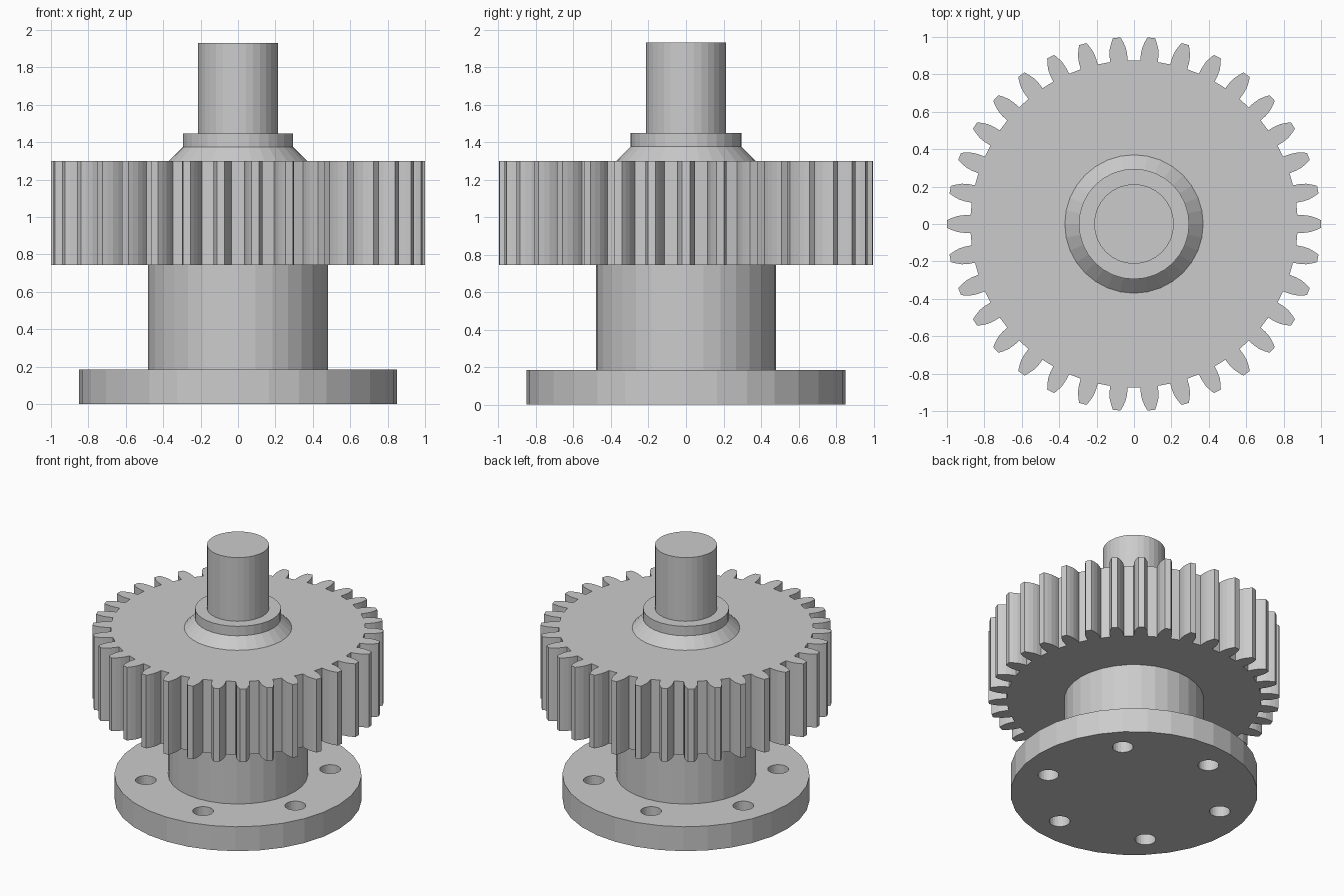
import bpy, bmesh
from math import sin, cos, tau, radians
from mathutils import Matrix, Vector

cube = bpy.data.objects.get("Cube")
if cube:
    bpy.data.objects.remove(cube, do_unlink=True)

SIDES = 32


def make_object(name, bm):
    bmesh.ops.recalc_face_normals(bm, faces=bm.faces[:])
    mesh = bpy.data.meshes.new(name)
    bm.to_mesh(mesh)
    bm.free()
    obj = bpy.data.objects.new(name, mesh)
    bpy.context.collection.objects.link(obj)
    return obj


def add_cylinder(bm, z0, z1, r0, r1, x=0, y=0, sides=SIDES):
    bmesh.ops.create_cone(bm, cap_ends=True, segments=sides, radius1=r0, radius2=r1,
                          depth=z1 - z0, matrix=Matrix.Translation((x, y, (z0 + z1) / 2)))


def cylinder(name, z0, z1, r0, r1=None):
    bm = bmesh.new()
    add_cylinder(bm, z0, z1, r0, r0 if r1 is None else r1)
    return make_object(name, bm)


def spur_gear(name, z0, z1, teeth, flank):
    """Extrude a gear outline; flank lists (radius, half angle) from root to tip."""
    tooth = [(r, -a) for r, a in flank] + [(r, a) for r, a in reversed(flank)]
    bm = bmesh.new()
    outline = [bm.verts.new((r * cos(tau * i / teeth + a), r * sin(tau * i / teeth + a), z0))
               for i in range(teeth) for r, a in tooth]
    face = bm.faces.new(outline)
    top = bmesh.ops.extrude_face_region(bm, geom=[face], use_keep_orig=True)["geom"]
    bmesh.ops.translate(bm, vec=Vector((0, 0, z1 - z0)),
                        verts=[v for v in top if isinstance(v, bmesh.types.BMVert)])
    return make_object(name, bm)


# Mounting flange with a ring of six through holes
flange = cylinder("mounting_flange", 0, 0.185, 0.85)
bm = bmesh.new()
for i in range(6):
    angle = radians(43) + tau * i / 6
    add_cylinder(bm, -0.1, 0.3, 0.072, 0.072, 0.64 * cos(angle), 0.64 * sin(angle), 24)
cutter = make_object("bolt_hole_cutter", bm)
cutter.hide_render = True
holes = flange.modifiers.new("bolt_holes", 'BOOLEAN')
holes.operation = 'DIFFERENCE'
holes.solver = 'EXACT'
holes.object = cutter
bpy.context.view_layer.update()
evaluated = flange.evaluated_get(bpy.context.evaluated_depsgraph_get())
drilled = bpy.data.meshes.new_from_object(evaluated)
flange.modifiers.clear()
flange.data = drilled
bpy.data.objects.remove(cutter, do_unlink=True)

# Hub between flange and gear
cylinder("hub", 0.185, 0.745, 0.48)

# Gear with curved tooth flanks
spur_gear("gear", 0.745, 1.30, 34,
          [(0.875, 0.054), (0.91, 0.052), (0.944, 0.0455), (0.975, 0.033), (1.0, 0.0205)])

# Tapered shoulder, collar and shaft
cylinder("tapered_shoulder", 1.30, 1.375, 0.37, 0.295)
cylinder("collar", 1.375, 1.447, 0.295)
cylinder("shaft", 1.447, 1.93, 0.213)
